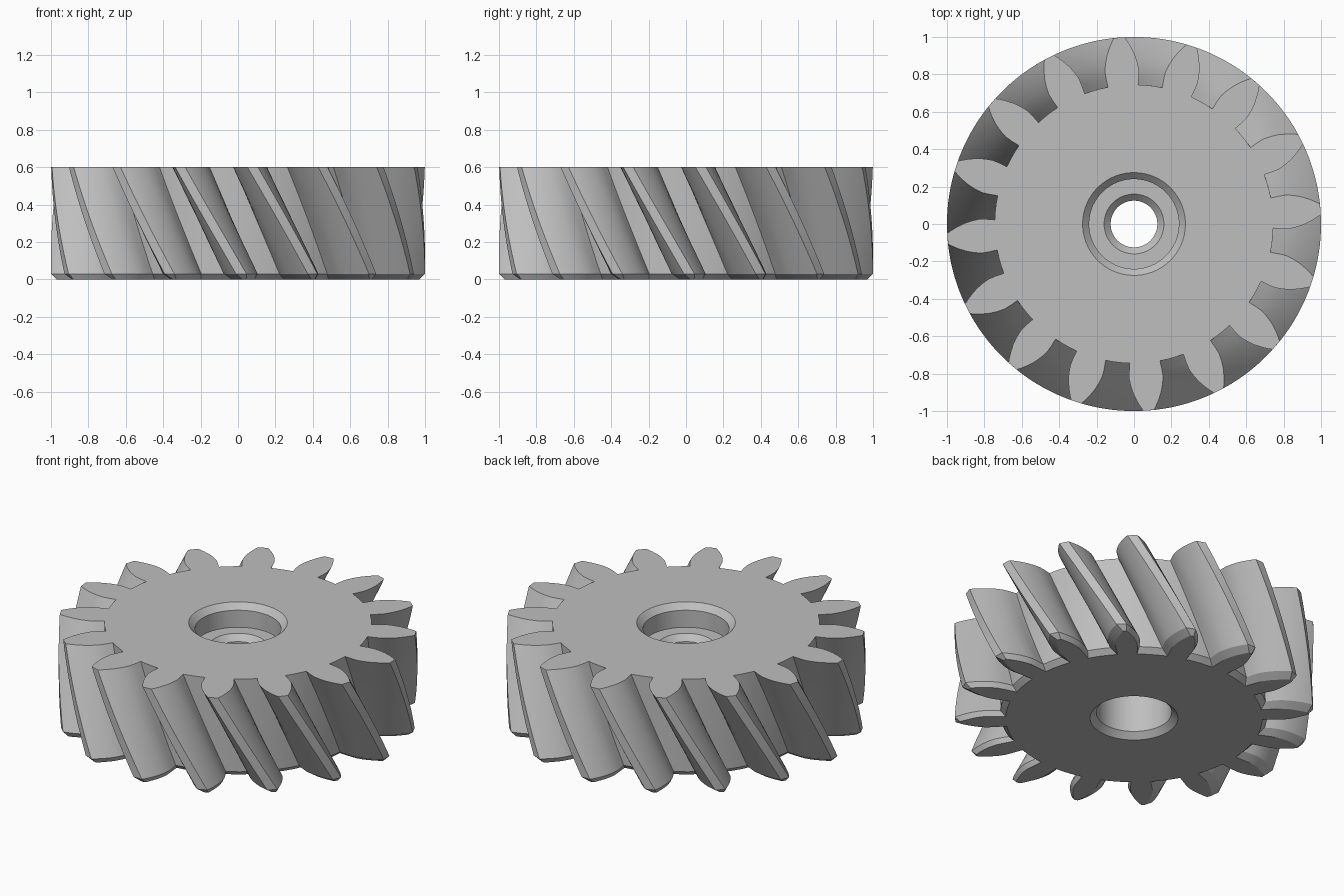
import bpy, bmesh, math

if "Cube" in bpy.data.objects:
    bpy.data.objects.remove(bpy.data.objects["Cube"], do_unlink=True)

TEETH = 16
PITCH = math.tau / TEETH
HEIGHT, CHAMFER = 0.6, 0.03
TWIST = math.radians(20)
PHASE = math.radians(94.5)
LAYERS = 12

# tooth half profile: (radius, half width) from root to tip
FLANK = [(0.745, 0.081), (0.79, 0.088), (0.83, 0.091), (0.87, 0.085),
         (0.91, 0.074), (0.95, 0.057), (0.98, 0.041), (1.0, 0.028)]
# the same profile drawn in by the bottom chamfer
FLANK_LOW = [(0.715, 0.055), (0.79, 0.060), (0.83, 0.061), (0.86, 0.056),
             (0.895, 0.046), (0.93, 0.031), (0.955, 0.020), (0.97, 0.010)]
# stepped bore, top to bottom: (radius, height)
BORE = [(0.275, 0.6), (0.24, 0.565), (0.24, 0.46), (0.16, 0.46), (0.125, 0.425),
        (0.125, 0.37), (0.21, 0.37), (0.21, 0.035), (0.245, 0.0)]

bm = bmesh.new()


def polar(r, a, z):
    return bm.verts.new((r * math.cos(a), r * math.sin(a), z))


def gear_ring(flank, z):
    """One outline of the gear: flank up, flank down, then the slot floor."""
    ring = []
    turn = PHASE + TWIST * (HEIGHT - z) / HEIGHT
    root, width = flank[0]
    base = width / root
    for t in range(TEETH):
        c = turn + t * PITCH
        ring += [polar(r, c - h / r, z) for r, h in flank]
        ring += [polar(r, c + h / r, z) for r, h in reversed(flank)]
        for f in (1 / 3, 2 / 3):
            ring.append(polar(root, c + base + f * (PITCH - 2 * base), z))
    return ring


def bridge(a, b, shift=0):
    n = len(a)
    for i in range(n):
        j = (i + 1) % n
        bm.faces.new((a[i], a[j], b[(j + shift) % n], b[(i + shift) % n]))


def cap(ring):
    """Close the teeth of an end outline and return its core loop."""
    per, core = len(ring) // TEETH, []
    last = 2 * len(FLANK) - 1
    for t in range(TEETH):
        part = ring[t * per:(t + 1) * per]
        bm.faces.new(part[:last + 1])
        core += [part[0], part[last], part[last + 1], part[last + 2]]
    return core


# helical toothed wall with a chamfered lower edge
rings = [gear_ring(FLANK_LOW, 0.0)]
for k in range(LAYERS + 1):
    rings.append(gear_ring(FLANK, CHAMFER + (HEIGHT - CHAMFER) * k / LAYERS))
for low, high in zip(rings, rings[1:]):
    bridge(low, high)

# stepped and chamfered bore
SEG = TEETH * 4
start = PHASE - FLANK[0][1] / FLANK[0][0]
bore = [[polar(r, start + i * math.tau / SEG, z) for i in range(SEG)] for r, z in BORE]
for upper, lower in zip(bore, bore[1:]):
    bridge(upper, lower)

# flat end faces
bridge(cap(rings[-1]), bore[0])
bridge(cap(rings[0]), bore[-1], round(TWIST / math.tau * SEG))

bmesh.ops.recalc_face_normals(bm, faces=bm.faces)
mesh = bpy.data.meshes.new("helical_gear")
bm.to_mesh(mesh)
bm.free()

# plain steel
steel = bpy.data.materials.new("steel_grey")
steel.use_nodes = True
color = (0.52, 0.52, 0.52, 1)
steel.diffuse_color = color
steel.node_tree.nodes["Principled BSDF"].inputs["Base Color"].default_value = color
mesh.materials.append(steel)

gear = bpy.data.objects.new("helical_gear", mesh)
bpy.context.collection.objects.link(gear)
bpy.ops.object.select_all(action="DESELECT")
gear.select_set(True)
bpy.context.view_layer.objects.active = gear
bpy.ops.object.shade_smooth_by_angle(angle=math.radians(28))
